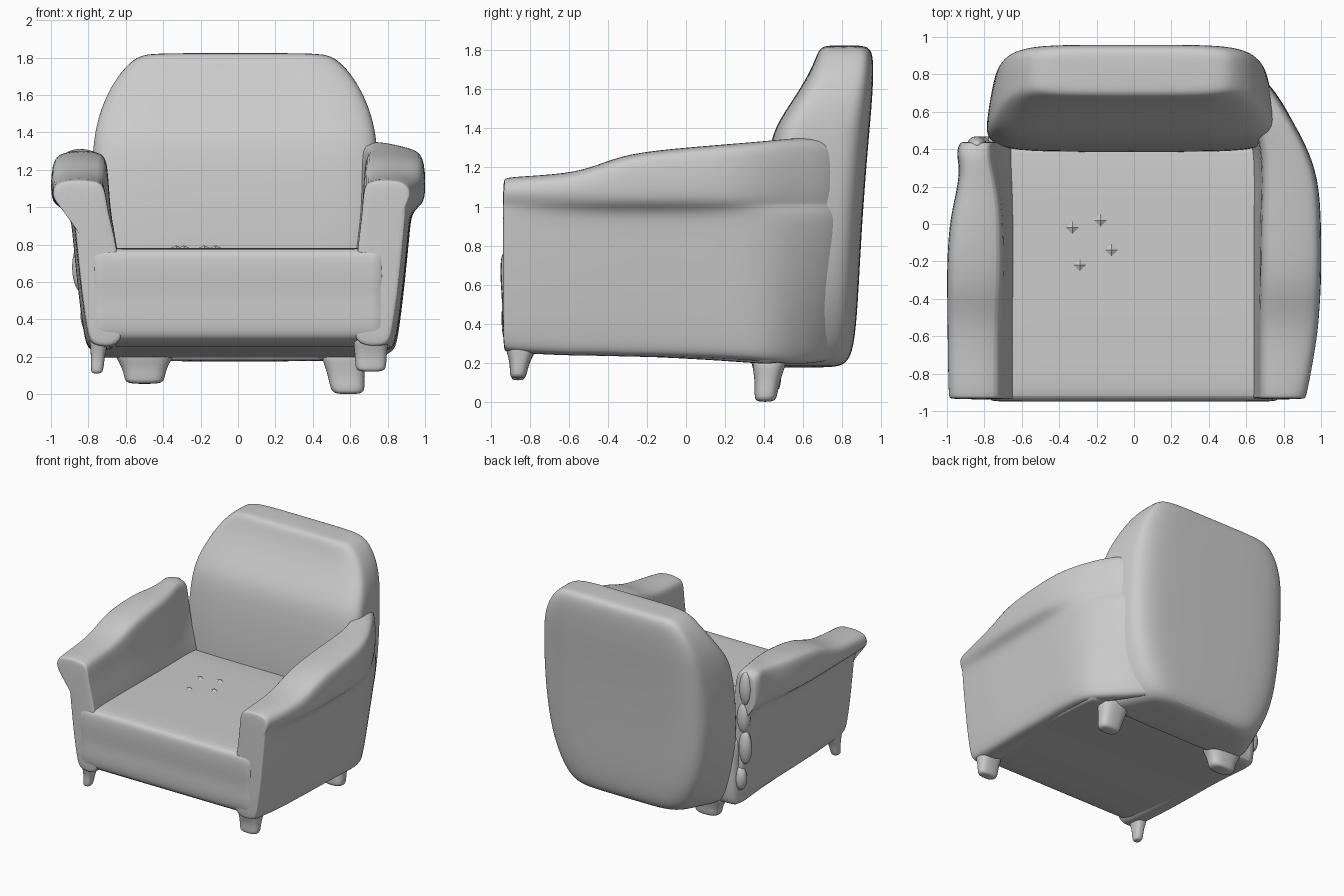
import bpy
import bmesh
from math import cos, sin, pi, copysign

cube = bpy.data.objects.get("Cube")
if cube:
    bpy.data.objects.remove(cube, do_unlink=True)


def finish(name, bm, subdivide=2, angle=50):
    """Turn a bmesh into a smooth-shaded object."""
    bmesh.ops.recalc_face_normals(bm, faces=bm.faces)
    mesh = bpy.data.meshes.new(name)
    bm.to_mesh(mesh)
    bm.free()
    obj = bpy.data.objects.new(name, mesh)
    bpy.context.collection.objects.link(obj)
    if subdivide:
        mod = obj.modifiers.new("soften", 'SUBSURF')
        mod.levels = mod.render_levels = subdivide
    bpy.ops.object.select_all(action='DESELECT')
    obj.select_set(True)
    bpy.context.view_layer.objects.active = obj
    bpy.ops.object.shade_smooth_by_angle(angle=angle * pi / 180)


def loft(name, rings):
    """Skin a closed solid over rings with equal point counts."""
    bm = bmesh.new()
    loops = [[bm.verts.new(p) for p in ring] for ring in rings]
    for a, b in zip(loops, loops[1:]):
        for i in range(len(a)):
            j = (i + 1) % len(a)
            bm.faces.new((a[i], a[j], b[j], b[i]))
    bm.faces.new(loops[0])
    bm.faces.new(loops[-1])
    finish(name, bm)


def oval(cx, cy, z, rx, ry, power=2.0, count=12, taper=0.0):
    """Horizontal rounded-rectangle ring, narrowing towards +y by taper."""
    ring = []
    for i in range(count):
        t = 2 * pi * (i + 0.5) / count
        c, s = cos(t), sin(t)
        u = copysign(abs(c) ** (2 / power), c)
        v = copysign(abs(s) ** (2 / power), s)
        ring.append((cx + rx * u * (1 - taper * (v + 1) / 2), cy + ry * v, z))
    return ring


def shrink(ring, k):
    """Copy of a ring pulled towards its middle."""
    mid = [sum(p[a] for p in ring) / len(ring) for a in range(3)]
    return [tuple(m + (v - m) * k for v, m in zip(p, mid)) for p in ring]


# Seat block: side profile (y, z) swept across the full front
profile = [(.45, .78), (0, .78), (-.85, .785), (-.93, .775), (-.95, .74),
           (-.95, .62), (-.94, .52), (-.945, .42), (-.94, .33), (-.91, .275),
           (-.7, .25), (0, .225), (.4, .195), (.48, .19), (.5, .3), (.5, .7)]
spans = [(-.79, .985), (-.785, 1), (-.4, 1), (.4, 1), (.785, 1), (.79, .985)]
loft("seat", [shrink([(x, y, z) for y, z in profile], k) for x, k in spans])

# Backrest: sections as (z, half width, front y, back y, taper)
levels = [(.175, .56, .42, .74, .3), (.19, .66, .4, .82, .33), (.27, .73, .4, .86, .28),
          (.5, .785, .39, .88, .18), (.8, .8, .38, .895, .12), (1.1, .805, .4, .915, .11),
          (1.34, .785, .43, .935, .1), (1.45, .765, .48, .945, .09),
          (1.58, .715, .57, .955, .06), (1.7, .64, .64, .96, .03),
          (1.78, .56, .67, .955, 0), (1.815, .5, .69, .935, 0), (1.825, .4, .73, .89, 0)]
loft("backrest", [oval(-.015, (f + b) / 2, z, w, (b - f) / 2, 5.5, 28, k)
                  for z, w, f, b, k in levels])


def arm_section(side, y, outer, wall, inner, top, bottom):
    """Cross-section of an armrest with a rolled lip on the outside."""
    tuck = max(0, .9 - outer)
    foot_x = .635 - tuck
    rise = inner - foot_x
    pts = [(foot_x - .03, bottom), (foot_x - .02, .5), (foot_x + rise * .15, .8),
           (foot_x + rise * .75, .97), (inner - .005, top - .05), (inner + .02, top - .005),
           ((inner + outer) / 2, top + .005), (outer - .035, top - .005),
           (outer, top - .04), (outer + .005, 1.06), (outer - .02, 1.01),
           (wall + .01, .97), (wall, .85), (wall - .03 - tuck * .2, .55),
           (wall - .06 - tuck * .6, bottom + .09), (wall - .08 - tuck * .7, bottom + .02),
           (wall - .12 - tuck * .7, bottom)]
    return [(side * x, y, z) for x, z in pts]


def arm(name, side, stations):
    rings = [arm_section(side, *s) for s in stations]
    first = [(x, y - .012, z) for x, y, z in shrink(rings[0], .98)]
    last = [(x, y + .012, z) for x, y, z in shrink(rings[-1], .96)]
    loft(name, [first] + rings + [last])


# Armrests: (y, outer edge, wall, inner edge, top, underside), front to rear
arm("left_arm", 1, [
    (-.926, .915, .885, .675, 1.14, .26), (-.9, .925, .89, .675, 1.15, .25),
    (-.6, .98, .91, .675, 1.165, .235), (-.45, .99, .912, .675, 1.21, .235),
    (-.3, 1.0, .915, .68, 1.27, .23), (0, 1.0, .915, .68, 1.3, .225),
    (.25, .985, .92, .69, 1.32, .215), (.43, .915, .9, .68, 1.335, .2),
    (.57, .835, .835, .63, 1.35, .19), (.68, .77, .77, .56, 1.345, .2),
    (.77, .7, .7, .48, 1.33, .22), (.84, .61, .61, .4, 1.3, .25)])
arm("right_arm", -1, [
    (-.926, .985, .865, .715, 1.14, .26), (-.9, .99, .87, .715, 1.15, .25),
    (-.6, .995, .88, .715, 1.165, .235), (-.45, .995, .885, .71, 1.21, .235),
    (-.3, 1.0, .885, .7, 1.27, .23), (0, .99, .885, .7, 1.3, .225),
    (.18, .945, .875, .72, 1.3, .22), (.3, .93, .87, .75, 1.31, .215),
    (.38, .95, .865, .76, 1.31, .21), (.43, .93, .85, .76, 1.29, .21)])


def lump(name, x, y, z, rx, ry, rz):
    """Soft bulge of upholstery."""
    steps = [-.98, -.7, 0, .7, .98]
    loft(name, [oval(x, y, z + rz * t, rx * (1 - t * t) ** .5,
                     ry * (1 - t * t) ** .5) for t in steps])


# Frayed rear edge of the right arm
for x, z, rz in [(-.79, .42, .1), (-.835, .68, .14), (-.82, .92, .13), (-.84, 1.16, .14)]:
    lump("frayed_edge", x, .425, z, .06, .05, rz)


def foot(name, x, y, top, bottom, r_top, r_low, lean=(0, 0)):
    """Tapered foot; radii are (x, y) pairs."""
    rings = []
    for t, flare in [(0, 1), (.3, .55), (.6, .1), (.92, 0), (1, -.25)]:
        rx, ry = [lo + (hi - lo) * flare if flare >= 0 else lo * .7
                  for hi, lo in zip(r_top, r_low)]
        rings.append(oval(x + lean[0] * t, y + lean[1] * t,
                          top + (bottom - top) * t, rx, ry, 2.8))
    loft(name, rings)


# Four feet, each worn differently
foot("front_left_foot", .71, -.84, .32, .12, (.1, .1), (.085, .045), (0, -.02))
foot("front_right_foot", -.74, -.83, .34, .11, (.06, .11), (.035, .04), (-.015, -.03))
foot("rear_left_foot", .56, .43, .24, .0, (.13, .1), (.095, .06), (.03, -.025))
foot("rear_right_foot", -.5, .42, .24, .055, (.18, .1), (.11, .065))

# Small worn creases on the seat
for x, y in [(-.33, -.02), (-.12, -.14), (-.29, -.22), (-.18, .02)]:
    bm = bmesh.new()
    bmesh.ops.create_cone(bm, cap_ends=True, segments=4, radius1=.045,
                          radius2=0, depth=.02)
    bmesh.ops.translate(bm, verts=bm.verts, vec=(x, y, .786))
    finish("seat_crease", bm, subdivide=0, angle=10)
